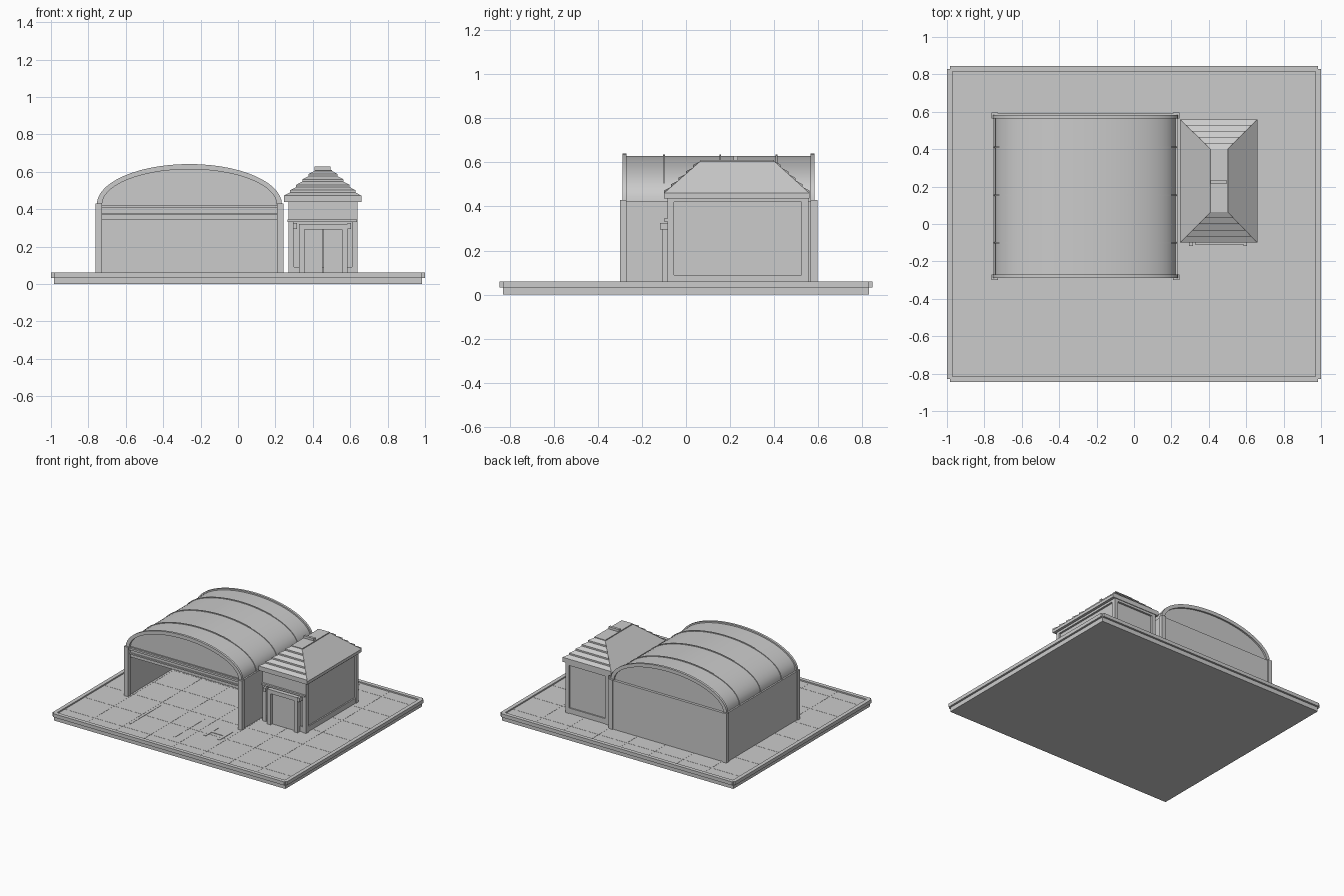
import bpy, bmesh, math
from mathutils import Vector

cube = bpy.data.objects.get("Cube")
if cube:
    bpy.data.objects.remove(cube)

grey = bpy.data.materials.new("plain grey")
grey.use_nodes = True
COLOUR = (0.6, 0.6, 0.6, 1)
grey.diffuse_color = COLOUR
grey.node_tree.nodes["Principled BSDF"].inputs["Base Color"].default_value = COLOUR


def finish(name, bm, smooth=False):
    bmesh.ops.recalc_face_normals(bm, faces=bm.faces)
    mesh = bpy.data.meshes.new(name)
    bm.to_mesh(mesh)
    bm.free()
    mesh.materials.append(grey)
    ob = bpy.data.objects.new(name, mesh)
    bpy.context.collection.objects.link(ob)
    if smooth:
        bpy.ops.object.select_all(action='DESELECT')
        ob.select_set(True)
        bpy.context.view_layer.objects.active = ob
        bpy.ops.object.shade_smooth_by_angle(angle=math.radians(30))
    return ob


def add_box(bm, x0, x1, y0, y1, z0, z1):
    vs = bmesh.ops.create_cube(bm, size=1)["verts"]
    for v in vs:
        v.co = Vector((x0 if v.co.x < 0 else x1, y0 if v.co.y < 0 else y1, z0 if v.co.z < 0 else z1))


def boxes(name, *dims):
    bm = bmesh.new()
    for d in dims:
        add_box(bm, *d)
    return finish(name, bm)


def hull(name, groups):
    bm = bmesh.new()
    for pts in groups:
        vs = [bm.verts.new(p) for p in pts]
        bmesh.ops.convex_hull(bm, input=vs)
    return finish(name, bm)


# Base slab with raised rim
FLOOR = 0.05
boxes("base_slab", (-0.985, 0.985, -0.83, 0.83, 0, FLOOR))
rim = []
for s in (-1, 1):
    rim.append((*sorted((s * 0.97, s * 1.0)), -0.83, 0.83, 0.033, 0.06))
    rim.append((-0.985, 0.985, *sorted((s * 0.815, s * 0.845)), 0.033, 0.06))
boxes("base_rim", *rim)

# Paving joints and ground markings
joints = []
for i in range(-3, 4):
    joints.append((i * 0.24 - 0.002, i * 0.24 + 0.002, -0.815, 0.815, FLOOR, FLOOR + 0.001))
for j in range(-3, 4):
    joints.append((-0.97, 0.97, j * 0.24 - 0.002, j * 0.24 + 0.002, FLOOR, FLOOR + 0.001))
boxes("paving_joints", *joints)
boxes("taxi_lines", *[(x - 0.006, x + 0.006, -0.66, -0.29, FLOOR, FLOOR + 0.002) for x in (-0.46, -0.08)])
PX, PY = 0.14, -0.44
boxes("landing_letter_bars",
      (PX - 0.07, PX - 0.05, PY - 0.08, PY + 0.08, FLOOR, FLOOR + 0.003),
      (PX + 0.05, PX + 0.07, PY - 0.08, PY + 0.08, FLOOR, FLOOR + 0.003),
      (PX - 0.05, PX + 0.05, PY - 0.01, PY + 0.01, FLOOR, FLOOR + 0.003))

SEG = 28


def arch_points(rx, rz, y):
    return [Vector((CX - rx * math.cos(math.pi * i / SEG), y, SPRING + rz * math.sin(math.pi * i / SEG)))
            for i in range(SEG + 1)]


def arch_shell(name, rx, rz, t, spans):
    bm = bmesh.new()
    for y0, y1 in spans:
        loops = [[bm.verts.new(p) for p in arch_points(rx - d, rz - d, y)]
                 for y, d in ((y0, 0), (y1, 0), (y1, t), (y0, t))]
        for k in range(4):
            a, b = loops[k], loops[(k + 1) % 4]
            for i in range(SEG):
                bm.faces.new((a[i], a[i + 1], b[i + 1], b[i]))
        for e in (0, SEG):
            bm.faces.new([l[e] for l in loops])
    return finish(name, bm, True)


def gable(name, y0, y1):
    bm = bmesh.new()
    face = bm.faces.new([bm.verts.new(p) for p in arch_points(0.475, 0.2, y0)])
    ext = bmesh.ops.extrude_face_region(bm, geom=[face])["geom"]
    for v in ext:
        if isinstance(v, bmesh.types.BMVert):
            v.co.y = y1
    return finish(name, bm)


# Landing circle
bm = bmesh.new()
rings = [[bm.verts.new((PX + r * math.cos(a), PY + r * math.sin(a), FLOOR + 0.003))
          for a in (2 * math.pi * i / 40 for i in range(40))] for r in (0.235, 0.25)]
for i in range(40):
    j = (i + 1) % 40
    bm.faces.new((rings[0][i], rings[1][i], rings[1][j], rings[0][j]))
finish("landing_circle", bm)

# Hangar walls, door lintel and arched roof
CX, SPRING = -0.26, 0.425
for side, s in (("left", 1), ("right", -1)):
    x0, x1 = sorted((CX + s * 0.475, CX + s * 0.495))
    boxes("hangar_wall_" + side, (x0, x1, -0.28, 0.59, FLOOR, SPRING))
    x0, x1 = sorted((CX + s * 0.468, CX + s * 0.503))
    boxes("hangar_front_post_" + side, (x0, x1, -0.3, -0.27, FLOOR, SPRING + 0.005))
    boxes("hangar_back_post_" + side, (x0, x1, 0.565, 0.597, FLOOR, SPRING + 0.005))
boxes("hangar_back_wall", (CX - 0.475, CX + 0.475, 0.57, 0.59, FLOOR, SPRING))
boxes("hangar_lintel", (CX - 0.475, CX + 0.475, -0.27, -0.25, 0.345, SPRING),
      (CX - 0.475, CX + 0.475, -0.28, -0.25, 0.37, 0.38),
      (CX - 0.475, CX + 0.475, -0.285, -0.25, 0.405, 0.42))
gable("hangar_front_gable", -0.265, -0.25)
gable("hangar_back_gable", 0.555, 0.57)
arch_shell("hangar_roof", 0.483, 0.205, 0.012, [(-0.275, 0.575)])
arch_shell("roof_ribs", 0.488, 0.211, 0.014, [(y - 0.004, y + 0.004) for y in (-0.1, 0.155, 0.41)])
arch_shell("roof_end_ribs", 0.495, 0.216, 0.028, [(-0.288, -0.27), (0.565, 0.583)])

# Annex body with corner posts, skirting and band
AX0, AX1, AY0, AY1 = 0.285, 0.625, -0.07, 0.54
boxes("annex_body", (AX0, AX1, AY0, AY1, FLOOR, 0.45))
posts = []
for x in (AX0, AX1):
    for y in (AY0, AY1):
        posts.append((x - 0.015, x + 0.015, y - 0.015, y + 0.015, FLOOR, 0.44))
boxes("annex_corner_posts", *posts)
boxes("annex_trim", (AX0 - 0.01, AX1 + 0.01, AY0 - 0.01, AY1 + 0.01, FLOOR, 0.09),
      (AX0 - 0.015, AX1 + 0.015, AY0 - 0.015, AY1 + 0.015, 0.42, 0.44))

# Annex entrance
boxes("annex_upper_front", (AX0 - 0.013, AX1 + 0.013, -0.085, AY0, 0.345, 0.44))
boxes("entrance_ledge", (AX0 - 0.02, AX1 + 0.01, -0.1, AY0, 0.332, 0.345))
boxes("door_frame", (0.325, 0.355, -0.11, AY0, FLOOR, 0.32), (0.555, 0.585, -0.11, AY0, FLOOR, 0.32),
      (0.325, 0.585, -0.11, AY0, 0.29, 0.32))
boxes("door_panel", (0.355, 0.453, -0.09, AY0, FLOOR, 0.29), (0.457, 0.555, -0.09, AY0, FLOOR, 0.29))
boxes("wall_lamps", *[(x - 0.01, x + 0.01, -0.118, AY0, 0.295, 0.325) for x in (0.305, 0.595)])

# Hipped annex roof, stepped shingle courses on the front and back slopes
EAVE, RIDGE = 0.46, 0.605
LOW, HIGH = (0.245, 0.66, -0.1, 0.56), (0.41, 0.5, 0.065, 0.4)


def level(t):
    return [a + (b - a) * t for a, b in zip(LOW, HIGH)] + [EAVE + (RIDGE - EAVE) * t]


def corners(t):
    x0, x1, y0, y1, z = level(t)
    return [(x, y, z) for x in (x0, x1) for y in (y0, y1)]


hull("annex_roof", [corners(0) + corners(1)])
boxes("annex_eaves", (0.245, 0.66, -0.1, 0.56, 0.437, EAVE))
courses, COUNT, LIFT = [], 5, 0.012
for i in range(COUNT):
    lo, hi = level(i / COUNT), level((i + 1) / COUNT)
    for k in (2, 3):
        courses.append([(lo[0], lo[k], lo[4]), (lo[1], lo[k], lo[4]),
                        (lo[0], lo[k], lo[4] + LIFT), (lo[1], lo[k], lo[4] + LIFT),
                        (hi[0], hi[k], hi[4]), (hi[1], hi[k], hi[4])])
hull("annex_shingles", courses)
boxes("annex_ridge_cap", (0.408, 0.502, 0.065, 0.4, 0.6, 0.61), (0.408, 0.495, 0.215, 0.235, 0.6, 0.628))
